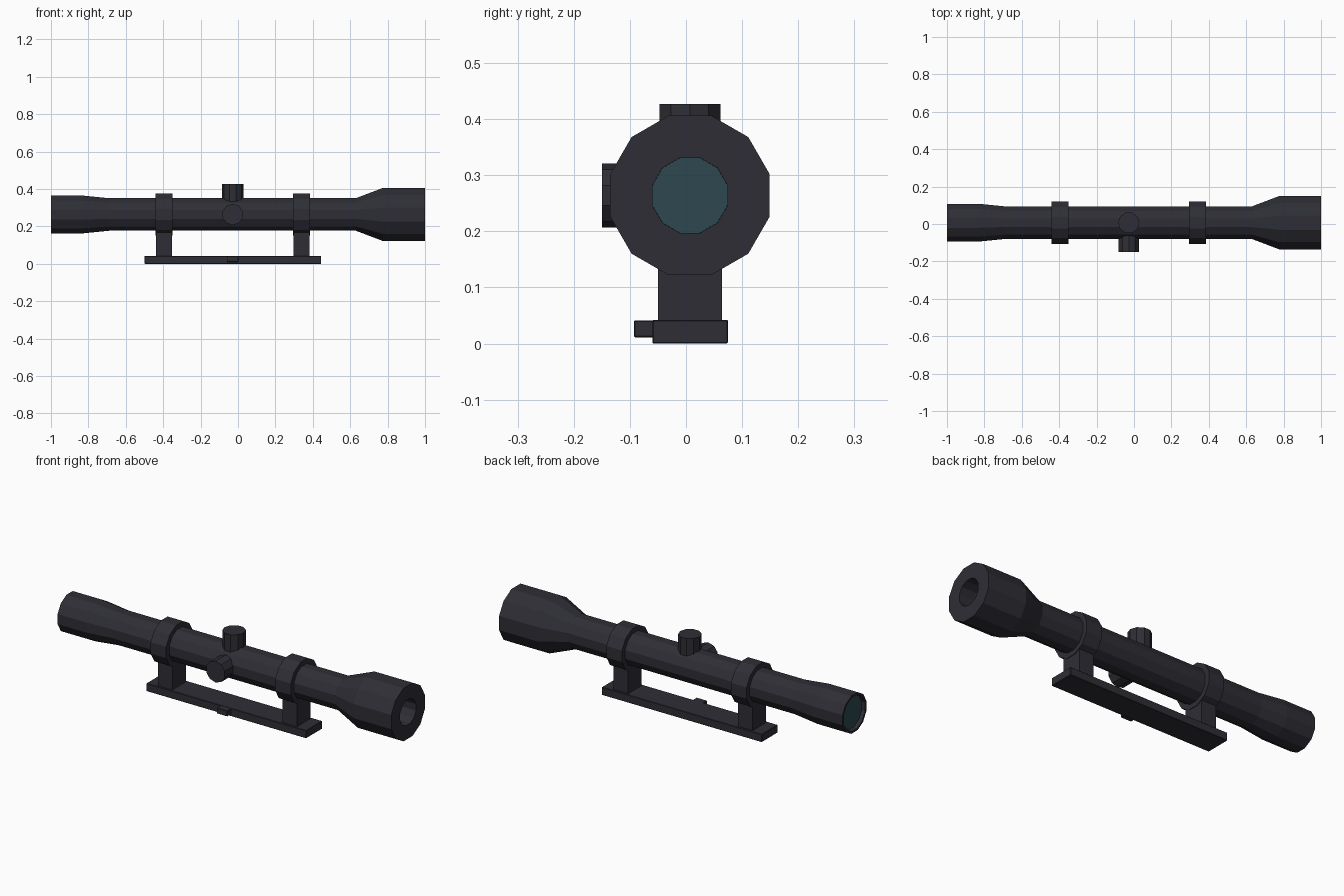
import bpy, bmesh, math
from mathutils import Matrix, Vector

cube = bpy.data.objects.get("Cube")
if cube:
    bpy.data.objects.remove(cube, do_unlink=True)

AXIS_Y, AXIS_Z = 0.007, 0.264


def material(name, rgb):
    m = bpy.data.materials.new(name)
    m.use_nodes = True
    m.diffuse_color = (*rgb, 1)
    m.node_tree.nodes["Principled BSDF"].inputs["Base Color"].default_value = (*rgb, 1)
    return m


METAL = material("dark metal", (0.027, 0.027, 0.036))
GLASS = material("teal glass", (0.027, 0.066, 0.08))


def finish(name, bm, mat):
    bmesh.ops.recalc_face_normals(bm, faces=bm.faces)
    mesh = bpy.data.meshes.new(name)
    bm.to_mesh(mesh)
    bm.free()
    mesh.materials.append(mat)
    ob = bpy.data.objects.new(name, mesh)
    bpy.context.collection.objects.link(ob)
    return ob


def lathe(name, profile, mat=METAL, sides=12):
    """Revolve (x, flat radius) points about the sight axis, flats up and down."""
    bm = bmesh.new()
    step = 2 * math.pi / sides
    rings = []
    for x, r in profile:
        r /= math.cos(step / 2)
        rings.append([bm.verts.new((x, AXIS_Y + r * math.cos((i + 0.5) * step),
                                    AXIS_Z + r * math.sin((i + 0.5) * step)))
                      for i in range(sides)])
    for a, b in zip(rings, rings[1:]):
        for i in range(sides):
            j = (i + 1) % sides
            bm.faces.new((a[i], a[j], b[j], b[i]))
    bm.faces.new(rings[0])
    bm.faces.new(rings[-1])
    return finish(name, bm, mat)


def box(name, lo, hi, bevel=0):
    lo, hi = Vector(lo), Vector(hi)
    bm = bmesh.new()
    bmesh.ops.create_cube(bm, size=1, matrix=Matrix.Translation((lo + hi) / 2)
                          @ Matrix.Diagonal((*(hi - lo), 1)))
    if bevel:
        bmesh.ops.bevel(bm, geom=bm.edges[:], offset=bevel, segments=1, affect='EDGES')
    return finish(name, bm, METAL)


def knob(name, matrix, r, start, end):
    """Ten-sided knob running along the local z axis."""
    bm = bmesh.new()
    bmesh.ops.create_cone(bm, cap_ends=True, segments=10, radius1=r, radius2=r, depth=end - start,
                          matrix=matrix @ Matrix.Translation((0, 0, (start + end) / 2))
                          @ Matrix.Rotation(math.pi / 2, 4, 'Z'))
    return finish(name, bm, METAL)


# Scope body with a recess at each end
lathe("scope_body", [
    (-0.975, 0.086), (-1, 0.09), (-1, 0.101), (-0.83, 0.101), (-0.69, 0.087),
    (0.63, 0.087), (0.775, 0.142), (1, 0.142), (1, 0.067), (0.8, 0.067)])
lathe("eyepiece_glass", [(-0.982, 0.086), (-0.975, 0.086)], GLASS)
lathe("objective_glass", [(0.8, 0.0668), (0.806, 0.0668)], GLASS)

# Mounting rings and posts
for side, x in (("rear", -0.396), ("front", 0.34)):
    lathe(side + "_mount_ring", [(x - 0.046, 0.113), (x + 0.046, 0.113)])
    box(side + "_mount_post", (x - 0.043, -0.05, 0.035), (x + 0.043, 0.064, 0.19))

# Rail base and its clamp
box("rail_base", (-0.5, -0.06, 0), (0.445, 0.075, 0.042), 0.002)
box("rail_clamp", (-0.06, -0.093, 0.011), (0.002, -0.055, 0.041), 0.002)

# Adjustment knobs on top and on the front side
centre = Matrix.Translation((-0.028, AXIS_Y, AXIS_Z))
knob("top_knob", centre, 0.057, 0.05, 0.163)
knob("side_knob", centre @ Matrix.Rotation(math.pi / 2, 4, 'X')
     @ Matrix.Rotation(math.pi / 2, 4, 'Z'), 0.057, 0.05, 0.157)
